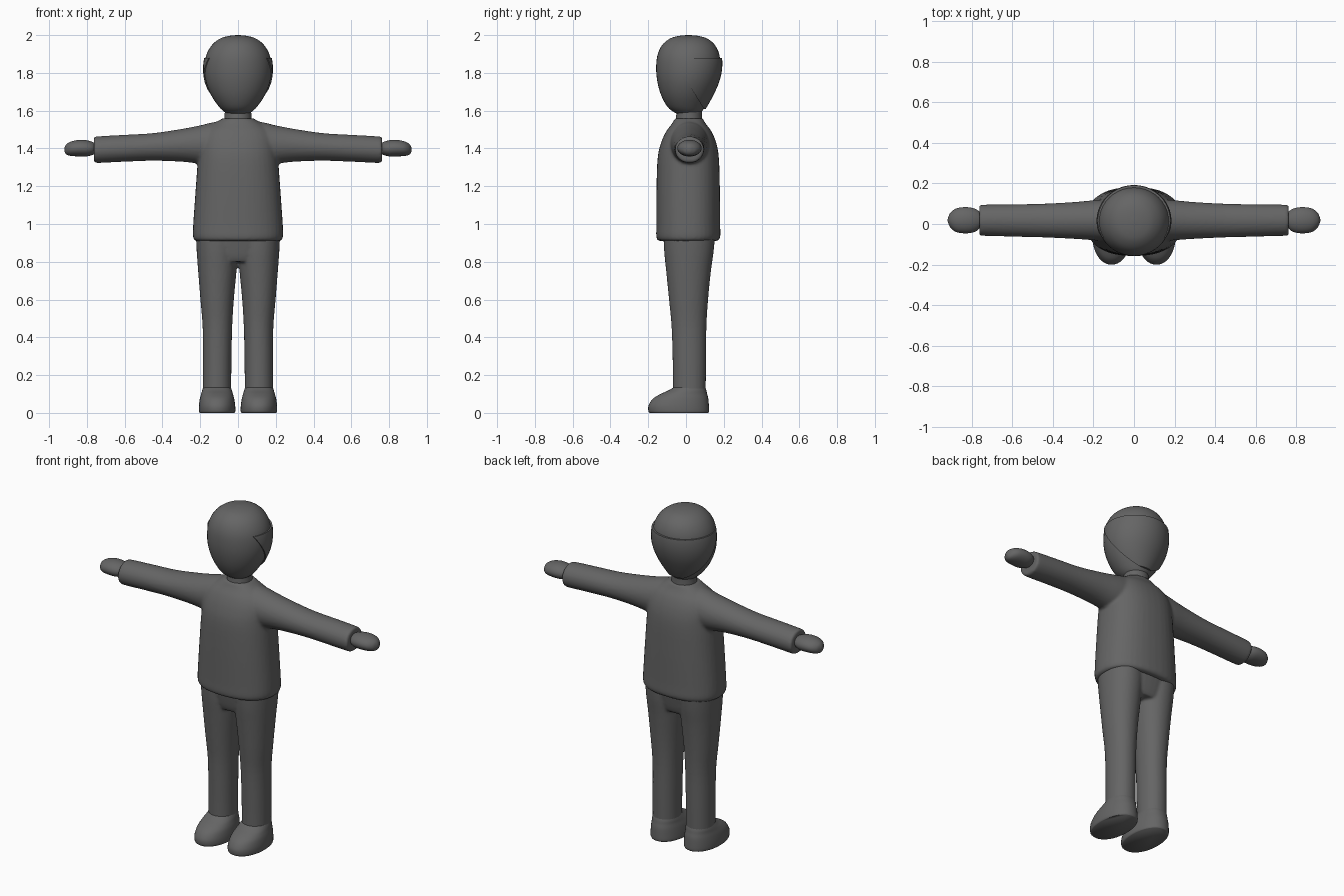
import bpy, bmesh, math
from mathutils import Vector

grey = bpy.data.materials.new("dark grey")
grey.diffuse_color = (0.13, 0.13, 0.13, 1)


def catmull(a, b, c, d, t):
    return 0.5 * (2 * b + (c - a) * t + (2 * a - 5 * b + 4 * c - d) * t * t
                  + (3 * b - a - 3 * c + d) * t ** 3)


def loft(bm, axis, rows, power=2.0, steps=4, sides=40):
    """Skin of rounded rings. Each row: position on axis, then low/high on the
    other two axes (z: x0,x1,y0,y1; x: y0,y1,z0,z1)."""
    rings = []
    n = len(rows)
    for i in range(n - 1):
        pts = [rows[max(i - 1, 0)], rows[i], rows[i + 1], rows[min(i + 2, n - 1)]]
        for s in range(steps + (i == n - 2)):
            rings.append([catmull(*v, s / steps) for v in zip(*pts)])
    loops = []
    for p, a0, a1, b0, b1 in rings:
        loop = []
        for k in range(sides):
            t = 2 * math.pi * k / sides
            c, s = math.cos(t), math.sin(t)
            a = (a0 + a1) / 2 + (a1 - a0) / 2 * math.copysign(abs(c) ** (2 / power), c)
            b = (b0 + b1) / 2 + (b1 - b0) / 2 * math.copysign(abs(s) ** (2 / power), s)
            loop.append(bm.verts.new((a, b, p) if axis == "z" else (p, a, b)))
        loops.append(loop)
    for lo, hi in zip(loops, loops[1:]):
        for k in range(sides):
            j = (k + 1) % sides
            bm.faces.new((lo[k], lo[j], hi[j], hi[k]))
    bm.faces.new(loops[0][::-1])
    bm.faces.new(loops[-1])


def mirror_x(rows, axis):
    if axis == "z":
        return [(p, -a1, -a0, b0, b1) for p, a0, a1, b0, b1 in rows]
    return [(-p, a0, a1, b0, b1) for p, a0, a1, b0, b1 in rows][::-1]


def finish(name, bm, angle=40, blend=0):
    bmesh.ops.recalc_face_normals(bm, faces=bm.faces)
    me = bpy.data.meshes.new(name)
    bm.to_mesh(me)
    bm.free()
    me.materials.append(grey)
    ob = bpy.data.objects.new(name, me)
    bpy.context.collection.objects.link(ob)
    bpy.context.view_layer.objects.active = ob
    ob.select_set(True)
    if blend:
        # fuse overlapping volumes into one soft skin
        r = ob.modifiers.new("fuse", "REMESH")
        r.mode, r.voxel_size, r.use_smooth_shade = "VOXEL", 0.009, True
        s = ob.modifiers.new("soften", "SMOOTH")
        s.factor, s.iterations = 0.5, blend
        for p in me.polygons:
            p.use_smooth = True
    else:
        bpy.ops.object.shade_smooth_by_angle(angle=math.radians(angle))
    ob.select_set(False)
    return ob


# jumper: torso with two sleeves
TORSO = [(0.91, -0.225, 0.225, -0.145, 0.165), (0.93, -0.238, 0.238, -0.157, 0.181),
         (1.0, -0.237, 0.237, -0.157, 0.181), (1.2, -0.223, 0.223, -0.156, 0.179),
         (1.35, -0.212, 0.212, -0.150, 0.174), (1.43, -0.205, 0.205, -0.132, 0.160),
         (1.49, -0.18, 0.18, -0.105, 0.135), (1.53, -0.13, 0.13, -0.075, 0.105),
         (1.56, -0.08, 0.08, -0.058, 0.088)]
SLEEVE = [(0.05, -0.085, 0.12, 1.33, 1.55), (0.14, -0.085, 0.12, 1.31, 1.537),
          (0.2, -0.08, 0.117, 1.318, 1.522), (0.3, -0.073, 0.108, 1.33, 1.503),
          (0.45, -0.066, 0.1, 1.335, 1.481), (0.6, -0.062, 0.097, 1.33, 1.472),
          (0.75, -0.058, 0.095, 1.323, 1.463), (0.763, -0.052, 0.089, 1.33, 1.456)]
bm = bmesh.new()
loft(bm, "z", TORSO, 2.35)
loft(bm, "x", SLEEVE)
loft(bm, "x", mirror_x(SLEEVE, "x"))
finish("jumper", bm, blend=3)

# trousers: hips with two legs
HIPS = [(0.8, -0.19, 0.19, -0.09, 0.12), (0.84, -0.2, 0.2, -0.105, 0.135),
        (0.96, -0.222, 0.222, -0.125, 0.158)]
LEG = [(0.09, 0.036, 0.186, -0.068, 0.104), (0.25, 0.035, 0.186, -0.07, 0.106),
       (0.45, 0.031, 0.187, -0.076, 0.108), (0.6, 0.022, 0.199, -0.09, 0.117),
       (0.75, 0.008, 0.211, -0.105, 0.132), (0.86, 0.0, 0.219, -0.116, 0.147),
       (0.96, 0.0, 0.224, -0.12, 0.155)]
bm = bmesh.new()
loft(bm, "z", HIPS, 2.3)
loft(bm, "z", LEG, 2.1)
loft(bm, "z", mirror_x(LEG, "z"), 2.1)
finish("trousers", bm, blend=2)

# shoes
SHOE = [(0.0, 0.018, 0.203, -0.192, 0.118), (0.01, 0.014, 0.207, -0.199, 0.122),
        (0.04, 0.015, 0.207, -0.198, 0.121), (0.075, 0.02, 0.202, -0.175, 0.118),
        (0.1, 0.027, 0.195, -0.135, 0.112), (0.118, 0.032, 0.19, -0.095, 0.108),
        (0.135, 0.038, 0.184, -0.066, 0.102)]
HAND = [(0.75, -0.005, 0.045, 1.375, 1.425), (0.77, -0.03, 0.067, 1.366, 1.434),
        (0.8, -0.043, 0.08, 1.358, 1.443), (0.84, -0.046, 0.083, 1.358, 1.445),
        (0.88, -0.038, 0.075, 1.36, 1.438), (0.905, -0.018, 0.056, 1.366, 1.425),
        (0.916, 0.004, 0.034, 1.378, 1.41), (0.919, 0.015, 0.023, 1.39, 1.398)]
for side in ("right", "left"):
    for part, axis, rows, power in (("shoe", "z", SHOE, 2.15), ("hand", "x", HAND, 2.0)):
        bm = bmesh.new()
        loft(bm, axis, rows if side == "right" else mirror_x(rows, axis), power)
        finish(side + "_" + part, bm, 60)

# neck
bm = bmesh.new()
loft(bm, "z", [(1.5, -0.08, 0.08, -0.06, 0.09), (1.56, -0.071, 0.071, -0.053, 0.084),
               (1.66, -0.07, 0.07, -0.045, 0.085)])
finish("neck", bm)

# head
HEAD = [(1.575, -0.04, 0.04, -0.03, 0.06), (1.59, -0.068, 0.068, -0.06, 0.08),
        (1.62, -0.1, 0.1, -0.098, 0.1), (1.68, -0.141, 0.141, -0.131, 0.133),
        (1.75, -0.169, 0.169, -0.151, 0.164), (1.82, -0.178, 0.178, -0.158, 0.18),
        (1.89, -0.169, 0.169, -0.152, 0.178), (1.945, -0.14, 0.14, -0.128, 0.155),
        (1.98, -0.098, 0.098, -0.088, 0.115), (1.995, -0.052, 0.052, -0.043, 0.07),
        (2.0, -0.008, 0.008, 0.005, 0.021)]
bm = bmesh.new()
loft(bm, "z", HEAD)
finish("head", bm, 60)

# raised band around the back of the head, cut by a level and a slanted plane
BAND = [(p, a - 0.007, b + 0.007, c, d + 0.011) for p, a, b, c, d in HEAD[1:8]]
bm = bmesh.new()
loft(bm, "z", BAND)
for point, normal in (((0, 0, 1.88), (0, 0, 1)), ((0, -0.07, 1.88), (0, -0.28, -0.17)),
                      ((0, 0, 1.61), (0, 0, -1))):
    cut = bmesh.ops.bisect_plane(bm, geom=bm.verts[:] + bm.edges[:] + bm.faces[:],
                                 plane_co=Vector(point), plane_no=Vector(normal),
                                 clear_outer=True)
    edges = [e for e in cut["geom_cut"] if isinstance(e, bmesh.types.BMEdge)]
    bmesh.ops.holes_fill(bm, edges=edges, sides=0)
finish("back_head_band", bm)
